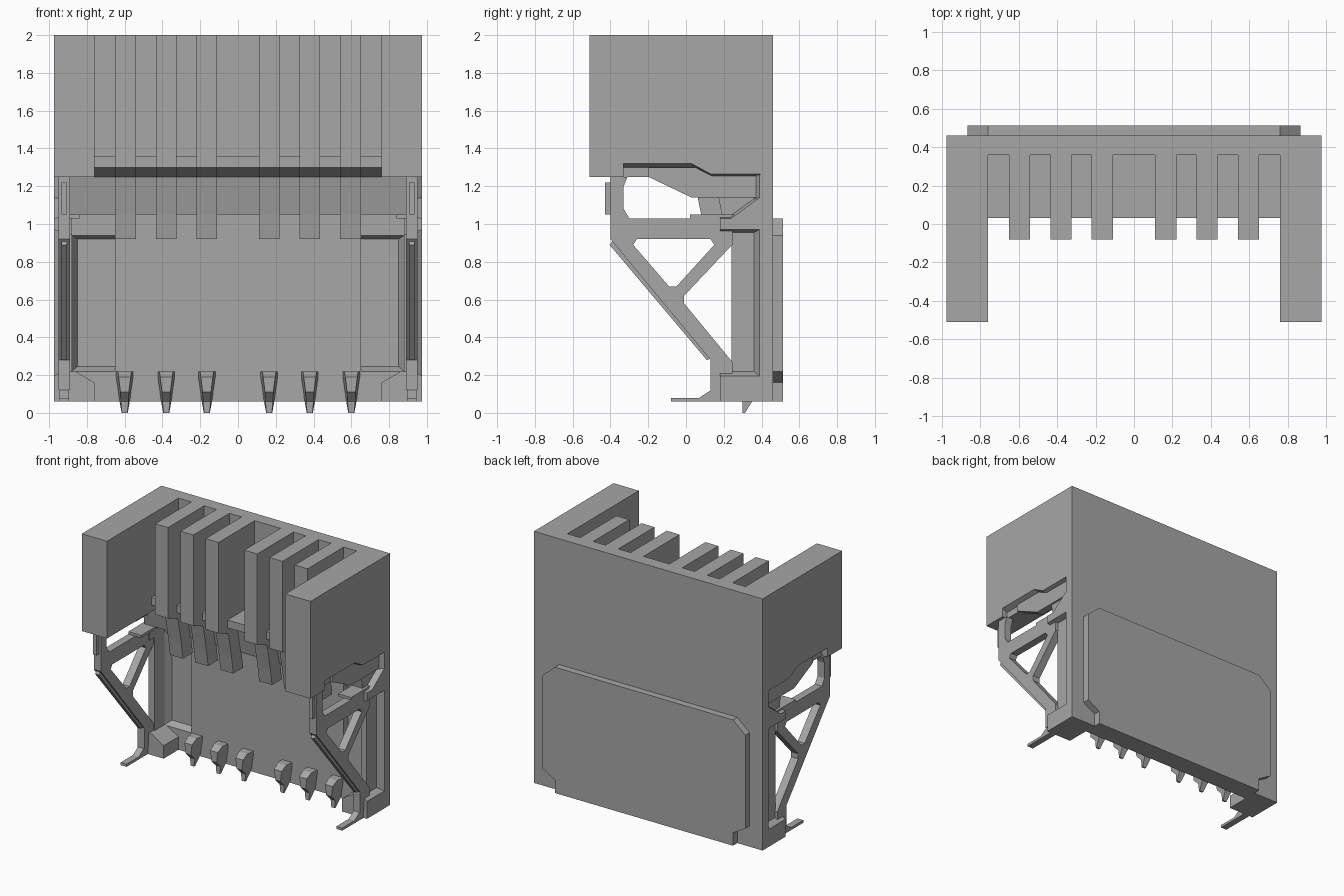
import bpy, bmesh
from mathutils import Vector

cube = bpy.data.objects.get("Cube")
if cube:
    bpy.data.objects.remove(cube, do_unlink=True)

GREY = (0.385, 0.385, 0.385, 1)
mat = bpy.data.materials.new("plain_grey")
mat.use_nodes = True
mat.diffuse_color = GREY
mat.node_tree.nodes["Principled BSDF"].inputs["Base Color"].default_value = GREY


def finish(name, bm):
    bmesh.ops.recalc_face_normals(bm, faces=bm.faces)
    me = bpy.data.meshes.new(name)
    bm.to_mesh(me)
    bm.free()
    me.materials.append(mat)
    ob = bpy.data.objects.new(name, me)
    bpy.context.collection.objects.link(ob)
    return ob


def prism(name, axis, a, b, outline, *holes):
    """Extrude an outline (with optional holes) along x, y or z from a to b."""
    bm = bmesh.new()
    i = "xyz".index(axis)

    def place(u, v):
        p = [u, v]
        p.insert(i, a)
        return p

    edges = []
    for loop in (outline, *holes):
        vs = [bm.verts.new(place(*p)) for p in loop]
        if holes:
            edges += [bm.edges.new((vs[k - 1], vs[k])) for k in range(len(vs))]
        else:
            bm.faces.new(vs)
    shift = Vector()
    shift[i] = b - a
    if holes:
        bmesh.ops.triangle_fill(bm, use_beauty=True, edges=edges)
    geo = bmesh.ops.extrude_face_region(bm, geom=bm.faces[:], use_keep_orig=True)["geom"]
    bmesh.ops.translate(bm, vec=shift, verts=[g for g in geo if isinstance(g, bmesh.types.BMVert)])
    return finish(name, bm)


def loft(name, rings):
    """Skin a stack of equal-length rings of points and cap both ends."""
    bm = bmesh.new()
    rings = [[bm.verts.new(p) for p in ring] for ring in rings]
    bm.faces.new(rings[0])
    bm.faces.new(rings[-1])
    for r, q in zip(rings, rings[1:]):
        for k in range(len(r)):
            bm.faces.new((r[k - 1], r[k], q[k], q[k - 1]))
    return finish(name, bm)


def rect(u0, u1, v0, v1):
    return [(u0, v0), (u1, v0), (u1, v1), (u0, v1)]


def flip(loop, s):
    return [(s * u, v) for u, v in loop]


def side_prism(name, s, x0, x1, *loops):
    return prism(name, "x", s * x0, s * x1, *loops)


def side_loft(name, s, x0, inner, x1, outer):
    return loft(name, [[(s * x, y, z) for y, z in ring] for x, ring in ((x0, inner), (x1, outer))])


# Back wall with two front pockets
prism("back_sheet", "y", 0.41, 0.46, rect(-0.975, 0.975, 0.06, 2))
pocket = rect(0.65, 0.88, 0.22, 0.94)
prism("wall_front", "y", 0.36, 0.41, rect(-0.89, 0.89, 0.06, 2), pocket, flip(pocket, -1))

# Raised plate on the back
half = [(0.76, 0.06), (0.76, 0.16), (0.865, 0.22), (0.865, 0.94), (0.76, 1.03)]
prism("back_plate", "y", 0.46, 0.513, half + flip(half, -1)[::-1])

# Crossbar joining the fins, and the raked ledge beneath it
prism("crossbar", "x", -0.76, 0.76,
      [(0.03, 1.36), (0.03, 1.30), (0.15, 1.25), (0.36, 1.25), (0.36, 1.36)])
prism("ledge", "x", -0.93, 0.93, [(0.15, 1.25), (0.19, 1.05), (0.36, 1.05), (0.36, 1.25)])

# Fins with raked lower legs
fin = [(-0.08, 2), (-0.08, 1.30), (0.04, 1.25), (0.08, 1.05), (0.10, 0.92),
       (0.22, 0.92), (0.20, 1.05), (0.36, 1.05), (0.36, 2)]
for s in (-1, 1):
    for i, x in enumerate((0.11, 0.325, 0.54)):
        side_prism(f"fin_{'left' if s > 0 else 'right'}_{i + 1}", s, x, x + 0.11, fin)

# Contact pins along the bottom edge: height, front and back half width, front and back depth
pin = [(0.22, 0.036, 0.046, 0.30, 0.37), (0.19, 0.032, 0.046, 0.25, 0.37),
       (0.11, 0.022, 0.034, 0.25, 0.37), (0.06, 0.020, 0.027, 0.30, 0.35),
       (0.0, 0.014, 0.016, 0.30, 0.312)]
for i, x in enumerate((-0.6, -0.38, -0.165, 0.165, 0.38, 0.6)):
    loft(f"pin_{i + 1}", [[(x - wf, yf, z), (x + wf, yf, z), (x + wb, yb, z), (x - wb, yb, z)]
                          for z, wf, wb, yf, yb in pin])

# Side arm, post, foot and truss bracket, one set per side
for s, side in ((1, "left"), (-1, "right")):
    # Sloped edges inside the wall pocket
    side_prism(f"{side}_pocket_sill", s, 0.65, 0.88, [(0.36, 0.22), (0.41, 0.22), (0.41, 0.245)])
    side_prism(f"{side}_pocket_head", s, 0.65, 0.88, [(0.36, 0.94), (0.41, 0.94), (0.41, 0.92)])
    prism(f"{side}_pocket_jamb", "z", 0.22, 0.94, flip([(0.88, 0.36), (0.88, 0.41), (0.85, 0.41)], s))

    side_prism(f"{side}_arm", s, 0.76, 0.93, rect(-0.51, 0.41, 1.25, 2))
    top = [(0.41, 2), (-0.51, 2), (-0.51, 1.25), (-0.33, 1.25)]
    side_loft(f"{side}_arm_skin", s,
              0.93, top + [(-0.33, 1.30), (0.04, 1.30), (0.14, 1.25), (0.36, 1.25), (0.41, 1.25)],
              0.975, top + [(-0.33, 1.32), (0.03, 1.32), (0.13, 1.265), (0.39, 1.265), (0.41, 1.25)])
    side_prism(f"{side}_post", s, 0.88, 0.93, rect(0.24, 0.41, 0.06, 1.14))
    side_loft(f"{side}_post_bar", s,
              0.88, [(0.18, 0.94), (0.18, 1.05), (0.22, 1.05), (0.35, 1.14), (0.41, 1.14), (0.41, 0.94)],
              0.975, [(0.18, 0.97), (0.18, 1.03), (0.24, 1.03), (0.39, 1.14), (0.41, 1.14), (0.41, 0.97)])
    side_loft(f"{side}_post_back_edge", s, 0.93, rect(0.36, 0.41, 0.06, 1.26),
              0.975, rect(0.39, 0.41, 0.06, 1.26))
    side_prism(f"{side}_shelf", s, 0.84, 0.95, rect(0.02, 0.36, 1.03, 1.05))
    prism(f"{side}_foot", "y", 0.18, 0.41,
          flip([(0.76, 0.06), (0.76, 0.16), (0.86, 0.22), (0.93, 0.22), (0.975, 0.195), (0.975, 0.06)], s))

    # Truss bracket with a triangular window, open to the post below
    side_prism(f"{side}_bracket", s, 0.89, 0.95,
               [(-0.40, 1.25), (-0.40, 0.92), (0.13, 0.28), (0.13, 0.12), (0.245, 0.12),
                (0.245, 0.27), (-0.01, 0.58), (-0.01, 0.62), (0.245, 0.89),
                (0.245, 1.03), (-0.30, 1.03), (-0.33, 1.08), (-0.33, 1.20), (-0.31, 1.25)],
               [(-0.26, 0.92), (0.13, 0.92), (0.15, 0.89), (-0.05, 0.67), (-0.09, 0.67), (-0.28, 0.89)])
    side_prism(f"{side}_bracket_top", s, 0.89, 0.945,
               [(-0.20, 1.25), (0.03, 1.14), (0.38, 1.14), (0.38, 1.26), (0.03, 1.30), (-0.20, 1.30)])
    side_prism(f"{side}_bracket_rib", s, 0.905, 0.935,
               [(-0.405, 0.89), (-0.38, 0.92), (0.14, 0.29), (0.11, 0.28)])
    side_prism(f"{side}_bracket_tab", s, 0.905, 0.935, rect(-0.43, -0.39, 1.05, 1.22))
    side_prism(f"{side}_toe", s, 0.895, 0.945,
               [(-0.08, 0.08), (-0.08, 0.06), (0.19, 0.06), (0.19, 0.16), (0.13, 0.16), (0.13, 0.12), (0.07, 0.08)])
